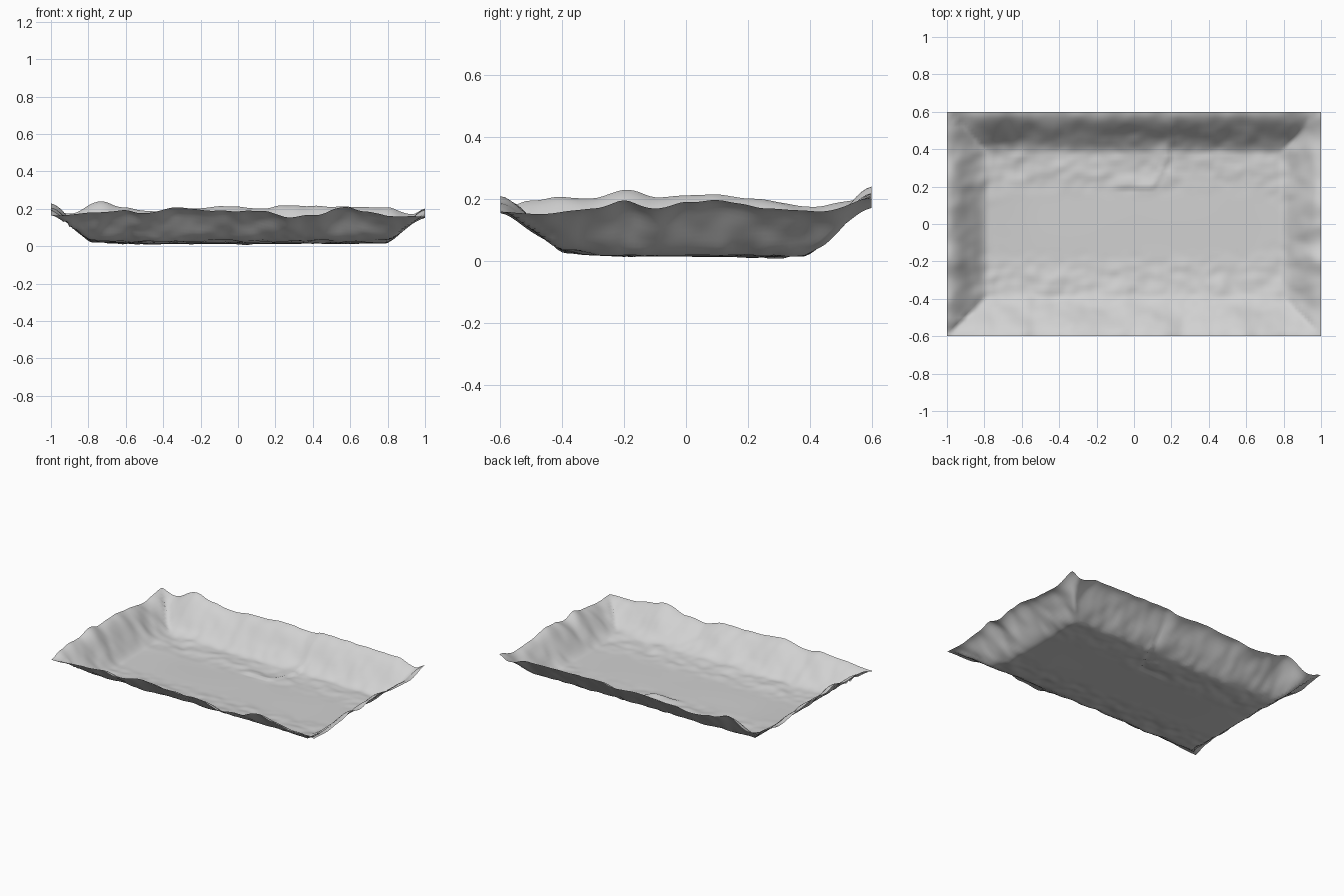
import bpy, bmesh
from mathutils import Vector, noise

cube = bpy.data.objects.get("Cube")
if cube:
    bpy.data.objects.remove(cube, do_unlink=True)

HALF_X, HALF_Y = 1.0, 0.6      # outer size
SLOPE = 0.22                   # width of the rising border
FLOOR = 0.014

# Rim heights as (position along the edge, height)
FRONT = [(-1, .165), (-.75, .18), (-.6, .195), (-.52, .175), (-.32, .208), (-.1, .19), (.15, .187),
         (.27, .152), (.42, .17), (.57, .21), (.68, .185), (.82, .162), (1, .156)]
BACK = [(-1, .2), (-.9, .172), (-.74, .24), (-.6, .205), (-.48, .187), (-.3, .2), (-.05, .215),
        (.12, .2), (.24, .218), (.5, .212), (.8, .207), (.93, .17), (1, .2)]
LEFT = [(-.6, .156), (-.45, .152), (-.3, .17), (-.2, .194), (-.1, .167), (0, .192), (.1, .197),
        (.25, .17), (.45, .16), (.6, .2)]
RIGHT = [(-.6, .165), (-.5, .195), (-.4, .206), (-.3, .2), (-.2, .23), (-.08, .207), (.08, .216),
         (.2, .202), (.4, .175), (.6, .2)]
# Small ledge running across the floor and up the back slope
LEDGE = [Vector(p) for p in ((-.05, .19), (.11, .19), (.19, .36), (.23, .6))]


def smooth(t):
    t = max(0.0, min(1.0, t))
    return t * t * (3 - 2 * t)


def sample(curve, s):
    for (a, ha), (b, hb) in zip(curve, curve[1:]):
        if s <= b:
            return ha + (hb - ha) * smooth((s - a) / (b - a))
    return curve[-1][1]


def ledge(x, y):
    """Raised strip that drops sharply on one side of the ledge line."""
    best, side = 1.0, 1.0
    p = Vector((x, y))
    for a, b in zip(LEDGE, LEDGE[1:]):
        d = b - a
        t = max(0, min(1, (p - a).dot(d) / d.length_squared))
        gap = (p - a - d * t).length
        if gap < best:
            best = gap
            side = d.x * (y - a.y) - d.y * (x - a.x)
    return 0.01 * max(0, 1 - best / 0.08) if side > 0 else 0


def height(x, y):
    dx = (abs(x) - HALF_X + SLOPE) / SLOPE
    dy = (abs(y) - HALF_Y + SLOPE) / SLOPE
    if dx > dy:
        rim = sample(LEFT if x > 0 else RIGHT, y)
    else:
        rim = sample(BACK if y > 0 else FRONT, x)
    t = max(0, dx, dy)
    wall = .75 * smooth(t) + .25 * t
    # The floor lifts gently towards the front and right slopes
    lift = .018 * smooth((-y - .15) / .3) + .007 * smooth((y - .2) / .25)
    lift = max(lift, .012 * smooth((-x - .5) / .35), .006 * smooth((x - .6) / .25))
    # Lumps fade out in the flat middle and at the rim
    lumps = smooth((abs(y) - .12) / .15 + max(0, abs(x) - .65) * 3)
    fine = noise.noise((x * 8, y * 12, 3.1)) + .6 * noise.noise((x * 18, y * 21, 7.7))
    broad = noise.noise((x * 2.5, y * 3.5, 1.3))
    z = FLOOR + (rim - FLOOR) * wall
    z += (1 - wall) * (lift + .003 * broad + .009 * lumps * fine + ledge(x, y))
    bulge = 4 * wall * (1 - wall)
    z += bulge * (.010 * noise.noise((x * 9, y * 9, 5.0)) + .004 * fine)
    z += .006 * wall * noise.noise((x * 13, y * 13, 2.2))
    return max(0.0, z)


# Rumpled tray surface
bm = bmesh.new()
bmesh.ops.create_grid(bm, x_segments=120, y_segments=72, size=1)
for v in bm.verts:
    v.co.x *= HALF_X
    v.co.y *= HALF_Y
    v.co.z = height(v.co.x, v.co.y)
for f in bm.faces:
    f.smooth = True
mesh = bpy.data.meshes.new("ground_sheet")
bm.to_mesh(mesh)
bm.free()
sheet = bpy.data.objects.new("ground_sheet", mesh)
bpy.context.collection.objects.link(sheet)

# Plain light grey
mat = bpy.data.materials.new("light_grey")
mat.use_nodes = True
colour = (0.64, 0.64, 0.64, 1)
mat.diffuse_color = colour
mat.node_tree.nodes["Principled BSDF"].inputs["Base Color"].default_value = colour
mesh.materials.append(mat)
